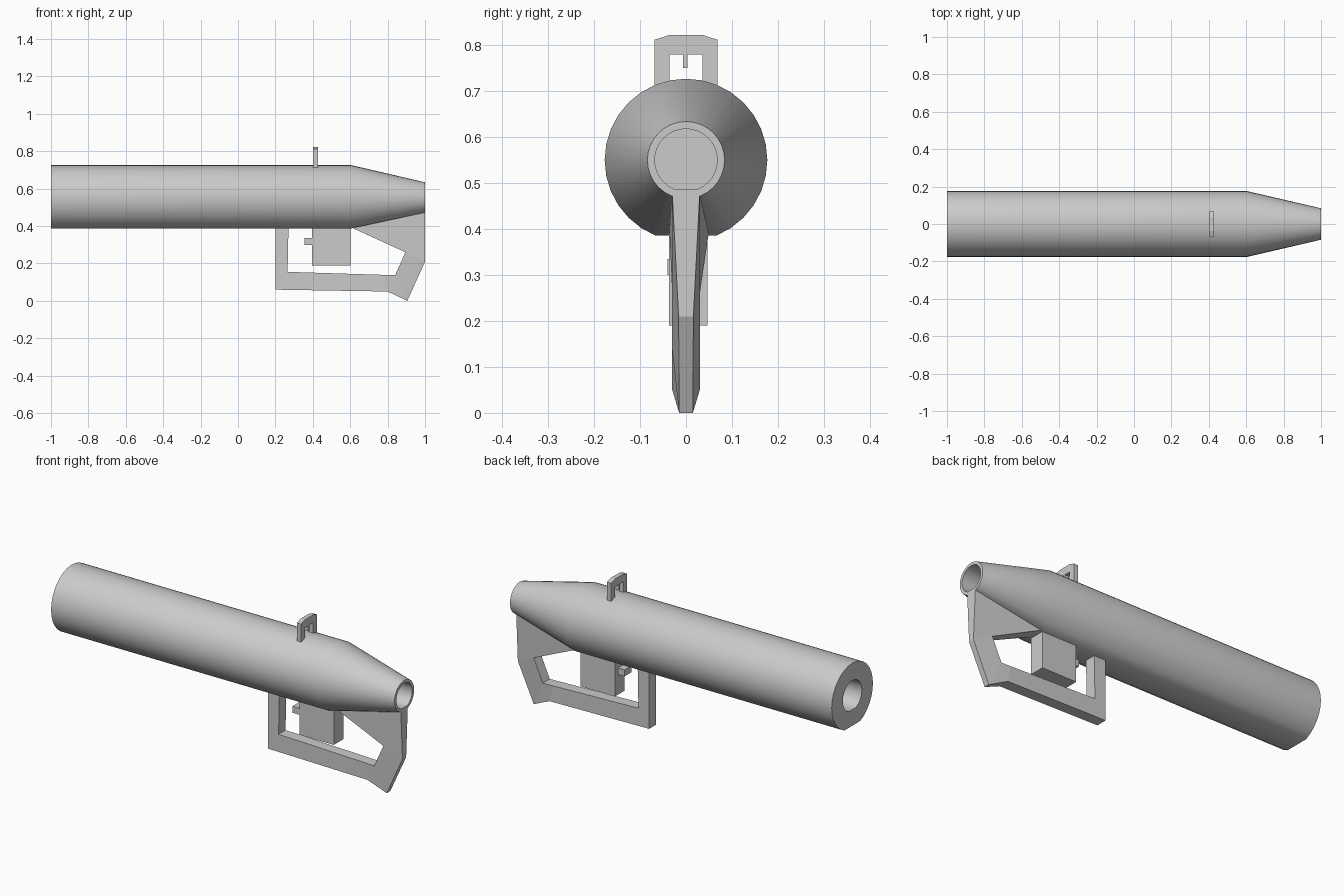
import bpy, bmesh
from math import sin, cos, pi, radians

if "Cube" in bpy.data.objects:
    bpy.data.objects.remove(bpy.data.objects["Cube"])

grey = bpy.data.materials.new("light_grey")
grey.use_nodes = True
COLOUR = (0.6, 0.6, 0.6, 1)
grey.diffuse_color = COLOUR
grey.node_tree.nodes["Principled BSDF"].inputs["Base Color"].default_value = COLOUR


def loft(name, sections, smooth=False):
    """Join equal-length rings of points into a closed solid with capped ends."""
    bm = bmesh.new()
    rings = [[bm.verts.new(p) for p in ring] for ring in sections]
    n = len(rings[0])
    for a, b in zip(rings, rings[1:]):
        for i in range(n):
            j = (i + 1) % n
            bm.faces.new((a[i], a[j], b[j], b[i]))
    bm.faces.new(rings[0])
    bm.faces.new(rings[-1])
    bmesh.ops.recalc_face_normals(bm, faces=bm.faces)
    mesh = bpy.data.meshes.new(name)
    bm.to_mesh(mesh)
    bm.free()
    mesh.materials.append(grey)
    obj = bpy.data.objects.new(name, mesh)
    bpy.context.collection.objects.link(obj)
    if smooth:
        bpy.ops.object.select_all(action="DESELECT")
        obj.select_set(True)
        bpy.context.view_layer.objects.active = obj
        bpy.ops.object.shade_smooth_by_angle(angle=radians(30))
    return obj


def box(name, x, y, z):
    corners = [(y[0], z[0]), (y[1], z[0]), (y[1], z[1]), (y[0], z[1])]
    return loft(name, [[(px, py, pz) for py, pz in corners] for px in x])


# Barrel: round section with a flattened underside, blind bore at each end
AXIS_Z = 0.55
SIDES = 32
angles = [2 * pi * i / SIDES for i in range(SIDES) if i not in (15, 16, 17)]


def ring(x, r):
    return [(x, r * sin(a), AXIS_Z + r * cos(a)) for a in angles]


barrel = [(-0.7, 0.082), (-1, 0.082), (-1, 0.177), (0.6, 0.177),
          (1, 0.084), (1, 0.068), (0.75, 0.068)]
loft("barrel", [ring(x, r) for x, r in barrel], smooth=True)

# Guard and grip: outer point, inner point, outer half width, inner half widths
guard = [
    ((0.2, 0.4), (0.27, 0.4), 0.03, 0.03, 0.03),
    ((0.2, 0.06), (0.265, 0.155), 0.03, 0.03, 0.03),
    ((0.8, 0.05), (0.78, 0.139), 0.03, 0.03, 0.03),
    ((0.905, 0.0), (0.84, 0.137), 0.015, 0.03, 0.03),
    ((1.0, 0.21), (0.895, 0.26), 0.016, 0.03, 0.03),
    ((1.0, 0.48), (0.6, 0.395), 0.03, 0.036, 0.05),
]
loft("guard_grip", [[(o[0], -w, o[1]), (o[0], w, o[1]),
                     (i[0], right, i[1]), (i[0], -left, i[1])]
                    for o, i, w, left, right in guard])

# Magazine block and trigger tab
box("magazine_block", (0.395, 0.602), (-0.037, 0.047), (0.19, 0.4))
box("trigger_tab", (0.355, 0.4), (-0.04, 0.02), (0.3, 0.335))

# Rear sight: arched frame with a small hanging post
SIGHT_X = (0.402, 0.427)
arch = [(0.068, 0.69), (0.068, 0.812), (0.037, 0.822)]
opening = [(0.036, 0.69), (0.036, 0.78)]
outline = arch + [(-y, z) for y, z in reversed(arch)]
outline += [(-y, z) for y, z in opening] + opening[::-1]
loft("sight_frame", [[(x, y, z) for y, z in outline] for x in SIGHT_X])
box("sight_post", SIGHT_X, (-0.007, 0.003), (0.75, 0.785))
